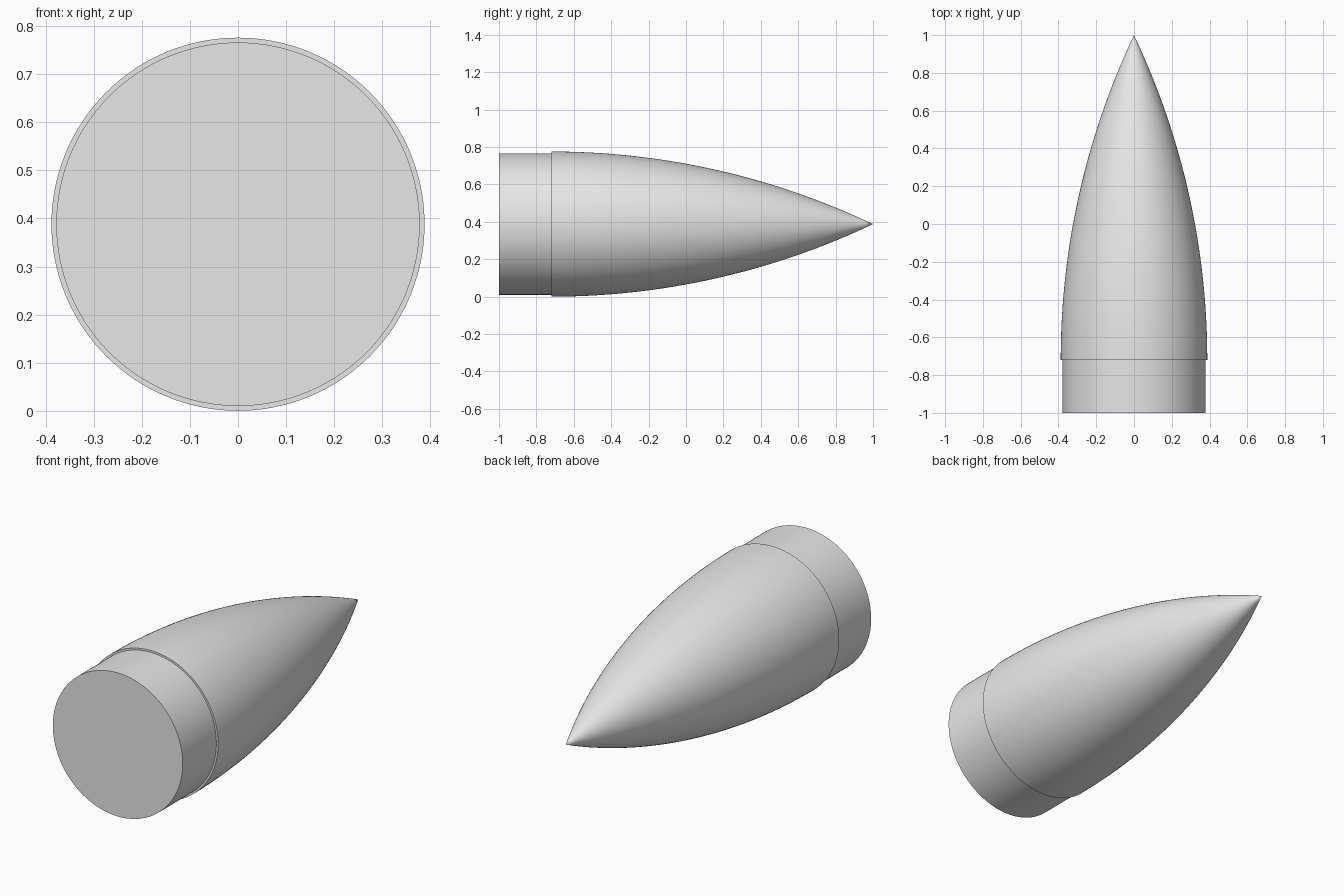
import bpy, bmesh, math

cube = bpy.data.objects.get("Cube")
if cube:
    bpy.data.objects.remove(cube, do_unlink=True)

SEGMENTS = 128
BASE_RADIUS = 0.388      # widest part of the nose
SHOULDER_RADIUS = 0.378  # narrower plug behind it
STEP_Y = -0.72           # where nose and shoulder meet

grey = bpy.data.materials.new("light_grey")
grey.use_nodes = True
grey.diffuse_color = (0.8, 0.8, 0.8, 1)
grey.node_tree.nodes["Principled BSDF"].inputs["Base Color"].default_value = (0.8, 0.8, 0.8, 1)


def lathe(name, profile):
    """Turn (radius, y) points around the lengthwise axis; radius 0 makes a tip."""
    bm = bmesh.new()
    rings = []
    for r, y in profile:
        count = SEGMENTS if r > 0 else 1
        rings.append([bm.verts.new((r * math.cos(i * math.tau / SEGMENTS), y,
                                    r * math.sin(i * math.tau / SEGMENTS)))
                      for i in range(count)])
    for a, b in zip(rings, rings[1:]):
        for i in range(SEGMENTS):
            j = (i + 1) % SEGMENTS
            if len(b) == 1:
                bm.faces.new((a[i], b[0], a[j]))
            else:
                bm.faces.new((a[i], b[i], b[j], a[j]))
    mesh = bpy.data.meshes.new(name)
    mesh.materials.append(grey)
    obj = bpy.data.objects.new(name, mesh)
    obj.location.z = BASE_RADIUS
    bpy.context.collection.objects.link(obj)
    return obj, bm, rings


def finish(obj, bm):
    """Write the mesh and smooth it, keeping the hard rims."""
    bm.to_mesh(obj.data)
    bm.free()
    bpy.ops.object.select_all(action="DESELECT")
    obj.select_set(True)
    bpy.context.view_layer.objects.active = obj
    bpy.ops.object.shade_smooth_by_angle(angle=math.radians(30))


# Nose: tangent ogive with a small flat lip down to the shoulder
length = 1 - STEP_Y
arc = (BASE_RADIUS ** 2 + length ** 2) / (2 * BASE_RADIUS)
profile = [(SHOULDER_RADIUS, STEP_Y)]
STEPS = 40
for k in range(STEPS):
    d = length * k / STEPS
    profile.append((math.sqrt(arc ** 2 - d ** 2) - arc + BASE_RADIUS, STEP_Y + d))
profile.append((0, 1))
obj, bm, rings = lathe("nose_cone", profile)
finish(obj, bm)

# Shoulder: straight cylinder closed by a flat front disc
obj, bm, rings = lathe("shoulder", [(SHOULDER_RADIUS, -1), (SHOULDER_RADIUS, STEP_Y)])
bm.faces.new(rings[0])
finish(obj, bm)
